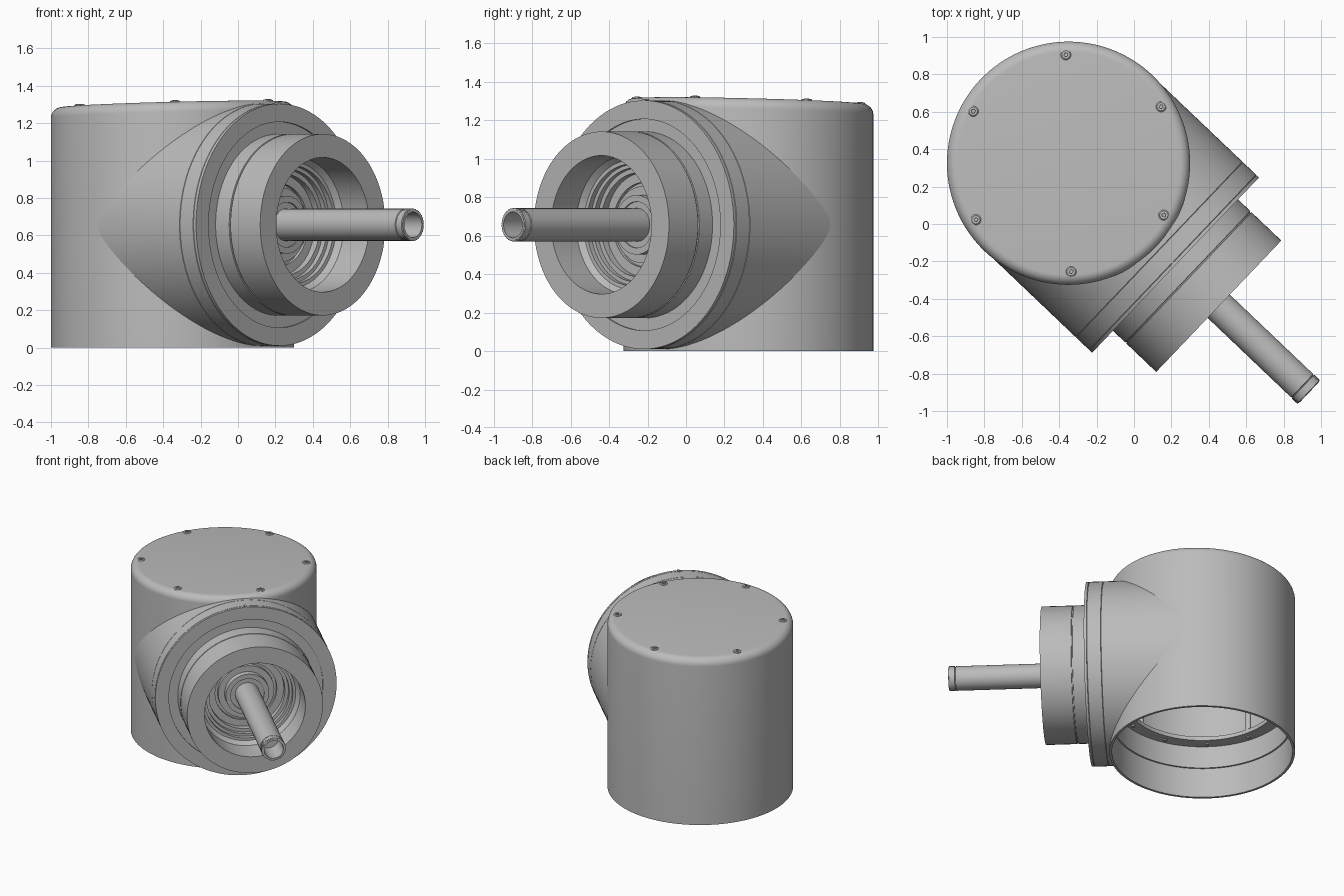
import bpy, bmesh, math
from mathutils import Matrix, Vector

if "Cube" in bpy.data.objects:
    bpy.data.objects.remove(bpy.data.objects["Cube"])


def material(name, value):
    m = bpy.data.materials.new(name)
    m.use_nodes = True
    color = (value, value, value, 1)
    m.diffuse_color = color
    m.node_tree.nodes["Principled BSDF"].inputs["Base Color"].default_value = color
    return m


GRAY = material("cast gray", 0.5)

R = 0.65                                   # housing radius
TURN = math.radians(-43.6)                 # heading of the side branch
TILT = 0.035                               # slope of the lid
HOUSING = Matrix.Translation((-0.35, 0.325, 0)) @ Matrix.Rotation(TURN, 4, "Z")
BRANCH = HOUSING @ Matrix.Translation((0, 0, 0.657)) @ Matrix.Rotation(math.pi / 2, 4, "Y")


def finish(name, bm, matrix, angle=30):
    bmesh.ops.remove_doubles(bm, verts=bm.verts, dist=1e-5)
    bmesh.ops.recalc_face_normals(bm, faces=bm.faces)
    mesh = bpy.data.meshes.new(name)
    bm.to_mesh(mesh)
    bm.free()
    mesh.materials.append(GRAY)
    ob = bpy.data.objects.new(name, mesh)
    bpy.context.collection.objects.link(ob)
    ob.matrix_world = matrix
    bpy.ops.object.select_all(action="DESELECT")
    ob.select_set(True)
    bpy.context.view_layer.objects.active = ob
    bpy.ops.object.shade_smooth_by_angle(angle=math.radians(angle))
    return ob


def lathe(name, profile, matrix, sides=96, closed=False, shape=None):
    """Revolve (radius, height) points about local z; shape adjusts each point."""
    bm = bmesh.new()
    rings = []
    for i, (r, h) in enumerate(profile):
        ring = []
        for k in range(sides):
            a = 2 * math.pi * k / sides
            p = Vector((r * math.cos(a), r * math.sin(a), h))
            ring.append(bm.verts.new(shape(i, k, p) if shape else p))
        rings.append(ring)
    pairs = list(zip(rings, rings[1:]))
    if closed:
        pairs.append((rings[-1], rings[0]))
    for a, b in pairs:
        for k in range(sides):
            n = (k + 1) % sides
            bm.faces.new((a[k], a[n], b[n], b[k]))
    bmesh.ops.dissolve_degenerate(bm, dist=1e-6, edges=bm.edges)
    return finish(name, bm, matrix)


# Upright housing: open below, rounded sloping lid on top
fillet = 0.055
rounded = [(R - fillet + fillet * math.cos(a), 1.30 - fillet + fillet * math.sin(a))
           for a in (math.pi / 2 * i / 8 for i in range(9))]
lathe("housing",
      [(0, 1.22), (0.62, 1.22), (0.62, 0.23), (0.632, 0.23), (0.632, 0), (R, 0)]
      + rounded + [(0, 1.30)], HOUSING, 128,
      shape=lambda i, k, p: p + Vector((0, 0, TILT * p.x if p.z > 1 else 0)))

# Inner ledge with hanging bolt ends and standing posts
lathe("inner_ledge", [(0.53, 0.40), (0.625, 0.40), (0.625, 0.43), (0.53, 0.43)],
      HOUSING, closed=True)
for i in range(12):
    spot = HOUSING @ Matrix.Rotation(math.tau * i / 12, 4, "Z") @ Matrix.Translation((0.58, 0, 0.39))
    lathe("ledge_bolt", [(0, 0), (0.013, 0), (0.013, 0.02)], spot, 12)
for degrees in (14, 101, 194, 281):
    spot = (Matrix.Translation((-0.35, 0.325, 0.42)) @ Matrix.Rotation(math.radians(degrees), 4, "Z")
            @ Matrix.Translation((0.55, 0, 0)))
    lathe("inner_post", [(0, 0), (0.02, 0), (0.02, 0.25), (0, 0.25)], spot, 16)

# Lid screws: a ring-shaped head with a hexagonal socket
for i in range(6):
    a = math.radians(75 + 60 * i)
    x, y = 0.58 * math.cos(a), 0.58 * math.sin(a)
    spot = HOUSING @ Matrix.Translation((x, y, 1.295 + TILT * x))
    lathe("screw_head", [(0.028, 0), (0.028, 0.007), (0.022, 0.012), (0.014, 0.012), (0.014, 0.004), (0, 0.004)],
          spot, 24)
    lathe("screw_socket", [(0.014, 0.006), (0.014, 0.014), (0.009, 0.014), (0.009, 0.006)], spot, 6)


# Side branch: its first ring follows the wall of the housing
def saddle(i, k, p):
    if i == 0:
        p.z = math.sqrt(max(0, 0.645 ** 2 - p.y ** 2))
    return p


B = 0.647
lathe("branch",
      [(B, 0), (B, 0.668), (B - 0.005, 0.67), (B, 0.672), (B, 0.768), (B - 0.005, 0.77), (B, 0.772),
       (B, 0.79), (0.55, 0.79), (0.55, 0.78), (0.4, 0.78)],
      BRANCH, 128, shape=saddle)

# Notch mark on top of the branch
bm = bmesh.new()
bmesh.ops.create_cube(bm, size=1, matrix=Matrix.Translation((-B, 0, 0.775)) @ Matrix.Diagonal((0.012, 0.015, 0.03, 1)))
finish("index_mark", bm, BRANCH)

# Collar with its stepped bore
C = 0.485
lathe("collar",
      [(C, 0.775), (C, 0.88), (C - 0.006, 0.882), (C - 0.006, 0.888), (C, 0.89), (C, 1.109), (0.36, 1.109),
       (0.36, 0.92), (0.335, 0.89), (0.315, 0.89), (0.315, 0.86), (0.295, 0.86), (0.295, 0.83),
       (0.27, 0.83), (0.27, 0.79), (0.22, 0.79), (0.22, 0.77), (0, 0.77)], BRANCH)

# Hub around the foot of the pipe
lathe("hub", [(0.2, 0.77), (0.2, 0.80), (0.155, 0.80), (0.155, 0.845), (0.12, 0.845), (0.12, 0.835), (0, 0.835)],
      BRANCH, 64)

# Pipe with a hollow tip and a knurled end band
P = 0.086
lathe("pipe", [(P, 0.83), (P, 1.725), (0.08, 1.728), (0.08, 1.776), (0.068, 1.776), (0.068, 1.60), (0, 1.60)],
      BRANCH, 48)
lathe("knurled_band", [(0.078, 1.728), (0.088, 1.732), (0.088, 1.752), (0.088, 1.772), (0.07, 1.777)], BRANCH, 72,
      shape=lambda i, k, p: Vector((p.x * 0.96, p.y * 0.96, p.z)) if (i + k) % 2 else p)
